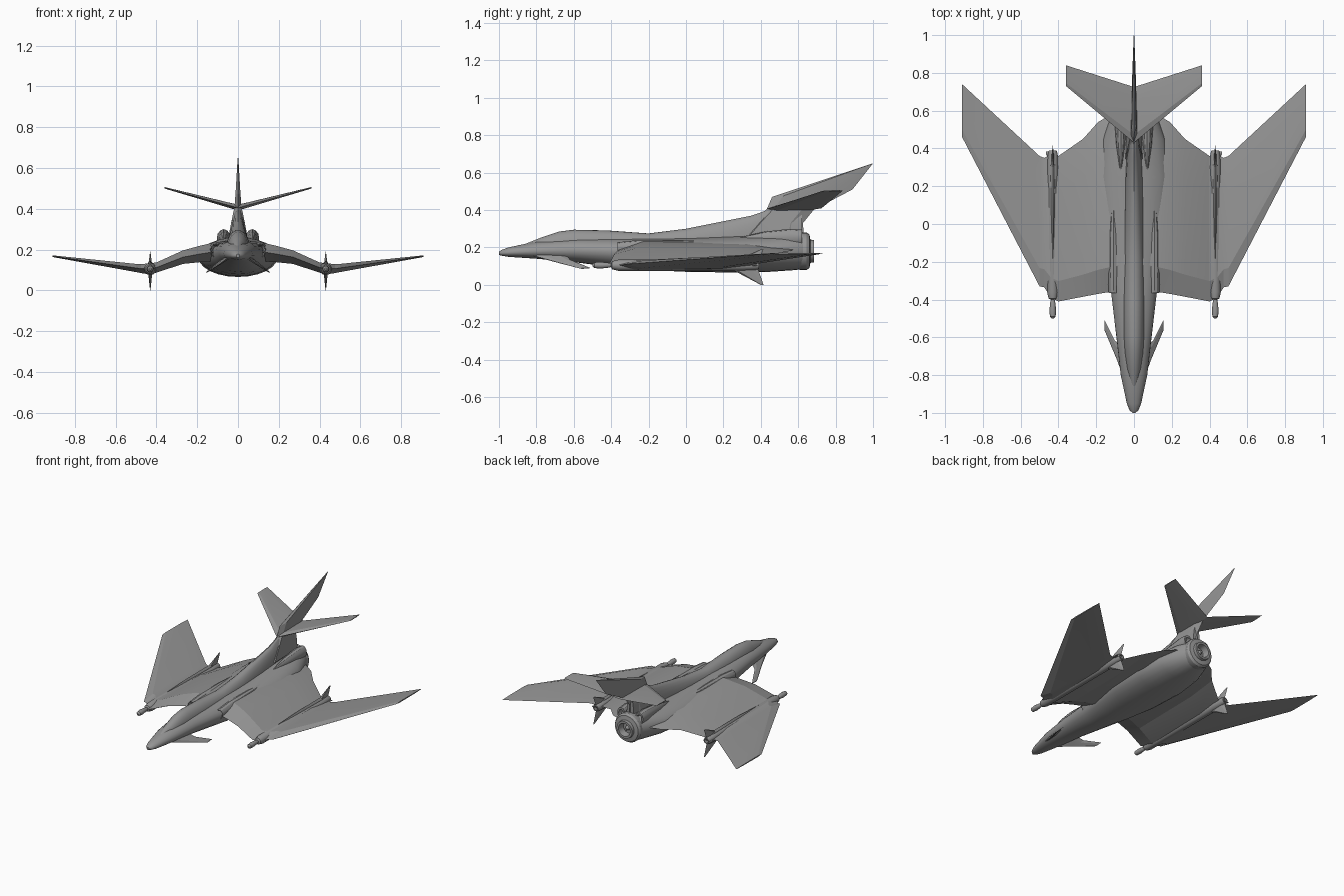
import bpy, bmesh, math
from mathutils import Vector

cube = bpy.data.objects.get("Cube")
if cube:
    bpy.data.objects.remove(cube)

grey = bpy.data.materials.new("hull_grey")
grey.use_nodes = True
COLOUR = (0.3, 0.3, 0.3, 1)
grey.diffuse_color = COLOUR
grey.node_tree.nodes["Principled BSDF"].inputs["Base Color"].default_value = COLOUR


def skin(name, rings, mirror=False, angle=30):
    """Bridge a list of equal rings, cap the ends, and optionally mirror across x."""
    bm = bmesh.new()
    loops = [[bm.verts.new(p) for p in ring] for ring in rings]
    n = len(loops[0])
    for a, b in zip(loops, loops[1:]):
        for i in range(n):
            j = (i + 1) % n
            bm.faces.new((a[i], a[j], b[j], b[i]))
    bm.faces.new(loops[0])
    bm.faces.new(loops[-1])
    bmesh.ops.recalc_face_normals(bm, faces=bm.faces)
    mesh = bpy.data.meshes.new(name)
    bm.to_mesh(mesh)
    bm.free()
    mesh.materials.append(grey)
    obj = bpy.data.objects.new(name, mesh)
    bpy.context.collection.objects.link(obj)
    if mirror:
        obj.modifiers.new("mirror", "MIRROR").use_axis[0] = True
    bpy.ops.object.select_all(action="DESELECT")
    obj.select_set(True)
    bpy.context.view_layer.objects.active = obj
    bpy.ops.object.shade_smooth_by_angle(angle=math.radians(angle))
    return obj


def body(name, stations, x=0, mirror=False, sides=24):
    """Loft along y; stations are (y, half width, bottom, middle, top)."""
    rings = []
    for y, w, low, mid, top in stations:
        ring = []
        for i in range(sides):
            a = 2 * math.pi * i / sides
            s = math.sin(a)
            ring.append((x + w * math.cos(a), y, mid + s * (top - mid if s > 0 else mid - low)))
        rings.append(ring)
    return skin(name, rings, mirror)


def turned(name, profile, x, z, mirror=False, sides=24):
    """Round part about the y axis; profile is (y, radius)."""
    return body(name, [(y, r, z - r, z, z + r) for y, r in profile], x, mirror, sides)


def blade(name, sections, thick_axis, mirror=False):
    """Thin wing; sections are (leading point, trailing point, half thickness)."""
    rings = []
    for lead, trail, t in sections:
        lead, trail = Vector(lead), Vector(trail)
        up = Vector(thick_axis) * t
        front, back = lead.lerp(trail, 0.14), lead.lerp(trail, 0.75)
        rings.append([lead, front + up, back + up * 0.8, trail, back - up * 0.8, front - up])
    return skin(name, rings, mirror, 12)


X, Z = (1, 0, 0), (0, 0, 1)

# Main hull with broad belly
body("hull", [
    (-1, .008, .16, .17, .178), (-.985, .024, .156, .17, .187), (-.95, .038, .15, .172, .2),
    (-.8, .07, .14, .18, .232), (-.6, .093, .122, .185, .25), (-.37, .12, .092, .18, .25),
    (-.2, .15, .079, .17, .25), (0, .185, .07, .165, .25), (.25, .195, .066, .165, .26),
    (.45, .17, .07, .17, .265), (.58, .12, .079, .178, .275), (.63, .098, .085, .182, .275)])

# Canopy and spine rising into the tail
body("spine", [
    (-.87, .015, .18, .2, .215), (-.77, .04, .18, .2, .255), (-.68, .05, .18, .21, .285),
    (-.6, .056, .18, .21, .295), (-.42, .058, .18, .21, .291), (-.2, .055, .18, .21, .275),
    (0, .052, .18, .21, .3), (.2, .048, .18, .22, .34), (.35, .04, .18, .23, .37),
    (.45, .035, .18, .24, .405), (.62, .028, .18, .24, .4)])

# Engine nozzle with recessed core
turned("engine_nozzle", [
    (.58, .09), (.61, .1), (.645, .1), (.66, .09), (.665, .062), (.685, .06), (.685, .045),
    (.64, .038), (.64, .018), (.67, .008)], 0, .18)

# Side intakes, hollow at the mouth
body("intake", [
    (-.3, .012, .18, .2, .215), (-.36, .022, .165, .2, .222), (-.365, .026, .16, .2, .228),
    (-.25, .032, .15, .2, .24), (-.05, .03, .15, .2, .24), (.15, .01, .17, .2, .235)],
    .108, True, 12)

# Shoulder exhausts
body("shoulder_exhaust", [
    (.27, .004, .24, .245, .25), (.42, .024, .21, .25, .285), (.56, .034, .2, .255, .3),
    (.62, .03, .21, .255, .295), (.62, .02, .225, .255, .28), (.58, .014, .235, .255, .27)],
    .07, True, 12)

# Gull wings: span position, leading y, trailing y, height, half thickness
wing_stations = [
    (.03, -.34, .59, .19, .05), (.13, -.36, .575, .187, .045), (.19, -.37, .54, .178, .04),
    (.27, -.385, .45, .163, .033), (.4, -.41, .36, .112, .025), (.44, -.39, .37, .106, .026),
    (.475, -.335, .35, .107, .022), (.5, -.33, .36, .11, .02), (.91, .46, .74, .168, .004)]
blade("wing", [((x, a, z), (x, b, z), t) for x, a, b, z, t in wing_stations], Z, True)

# Wing pods with probe noses, ridges and rear fins
POD_X, POD_Z = .43, .105
turned("wing_pod", [
    (-.5, .006), (-.49, .015), (-.46, .018), (-.42, .014), (-.4, .01), (-.395, .022),
    (-.36, .03), (.3, .03), (.37, .026), (.39, .02), (.39, .013), (.36, .01)],
    POD_X, POD_Z, True, 12)
body("pod_ridge", [
    (-.29, .003, .1, .11, .13), (.05, .011, .1, .11, .147), (.3, .016, .1, .11, .147),
    (.38, .006, .1, .11, .13)], POD_X, True, 8)
for name, root, tip in (("upper_pod_fin", .12, .19), ("lower_pod_fin", .085, 0)):
    blade(name, [((POD_X, .24, root), (POD_X, .385, root), .01),
                 ((POD_X, .4, tip), (POD_X, .415, tip), .001)], X, True)
blade("side_pod_fin", [((POD_X, .3, POD_Z), (POD_X, .385, POD_Z), .008),
                       ((.465, .37, POD_Z), (.465, .385, POD_Z), .002)], Z, True)

# Tail pylon, swept fin and stabilisers
blade("tail_pylon", [((0, .3, .27), (0, .63, .27), .045), ((0, .36, .33), (0, .625, .33), .034),
                     ((0, .43, .405), (0, .69, .41), .018)], X)
blade("tail_fin", [((0, .43, .4), (0, .68, .4), .018), ((0, .46, .47), (0, .89, .51), .012),
                   ((0, .985, .645), (0, 1, .65), .002)], X)
blade("stabiliser", [((0, .43, .405), (0, .725, .41), .014),
                     ((.36, .73, .502), (.36, .84, .505), .003)], Z, True)

# Drooping foreplanes
blade("foreplane", [((.05, -.83, .16), (.06, -.64, .16), .01),
                    ((.09, -.72, .13), (.1, -.62, .135), .007),
                    ((.155, -.565, .087), (.155, -.51, .09), .002)], Z, True)
